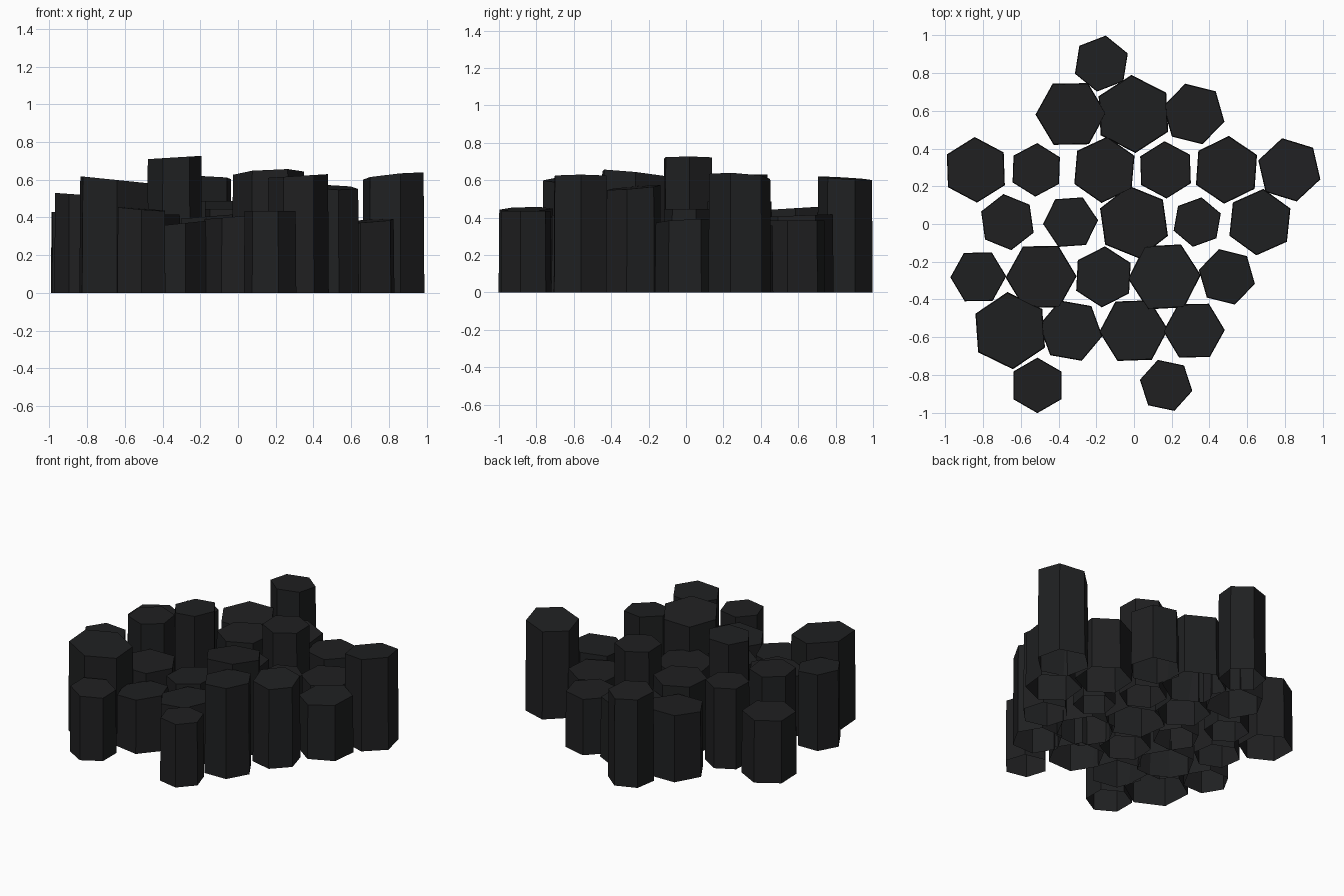
import bpy, bmesh
from math import cos, sin, radians

stone = bpy.data.materials.new("dark_basalt")
stone.diffuse_color = (0.014, 0.0145, 0.0155, 1)

TAPER = 0.975  # columns narrow very slightly upward


def column(name, x, y, r, rot, h, sx=0.0, sy=0.0):
    """Hexagonal column, open underneath, whose top plane slopes by sx, sy."""
    bm = bmesh.new()
    low, high = [], []
    for i in range(6):
        a = radians(rot + 60 * i)
        dx, dy = r * cos(a), r * sin(a)
        low.append(bm.verts.new((x + dx, y + dy, 0)))
        high.append(bm.verts.new((x + dx * TAPER, y + dy * TAPER,
                                  h + sx * dx + sy * dy)))
    bm.faces.new(high)
    for i in range(6):
        j = (i + 1) % 6
        bm.faces.new((low[i], low[j], high[j], high[i]))
    me = bpy.data.meshes.new(name)
    bm.to_mesh(me)
    bm.free()
    me.materials.append(stone)
    bpy.context.collection.objects.link(bpy.data.objects.new(name, me))


# honeycomb rows, back to front: y, then (x, radius, rotation, height, slopes)
rows = [
    (0.85, [(-0.173, 0.15, 21, 0.61, -0.03, -0.06)]),
    (0.583, [(-0.335, 0.187, 1, 0.45, 0, 0.06), (-0.003, 0.207, 33, 0.41, 0, 0.04),
             (0.317, 0.167, 46, 0.385)]),
    (0.287, [(-0.838, 0.174, 32, 0.43), (-0.518, 0.142, 28, 0.555),
             (-0.157, 0.176, 25, 0.487), (0.167, 0.152, 32, 0.63),
             (0.49, 0.18, 26, 0.357), (0.823, 0.172, 43, 0.62, 0.1, -0.06)]),
    (0.01, [(-0.671, 0.15, 38, 0.575), (-0.336, 0.146, 4, 0.718, 0.06, 0),
            (0, 0.194, 38, 0.445), (0.335, 0.133, 20, 0.445),
            (0.667, 0.177, 24, 0.38, 0.06, 0.04)]),
    (-0.28, [(-0.825, 0.148, 1, 0.52, -0.07, 0), (-0.492, 0.188, 1, 0.415),
             (-0.162, 0.162, 27, 0.405, 0.08, 0), (0.161, 0.193, 3, 0.635, 0.05, -0.1),
             (0.492, 0.153, 46, 0.56, -0.04, 0.08)]),
    (-0.565, [(-0.656, 0.205, 34, 0.6, -0.1, 0), (-0.335, 0.17, 50, 0.365, 0.1, 0),
              (-0.002, 0.182, 2, 0.405, 0.08, 0), (0.318, 0.163, 1, 0.62, 0.06, 0)]),
    (-0.855, [(-0.512, 0.147, 30, 0.445, -0.08, 0.02), (0.17, 0.142, 48, 0.435)]),
]

for n, (y, cols) in enumerate(rows):
    for k, (x, *spec) in enumerate(cols):
        column(f"rock_column_{n + 1}_{k + 1}", x, y, *spec)
